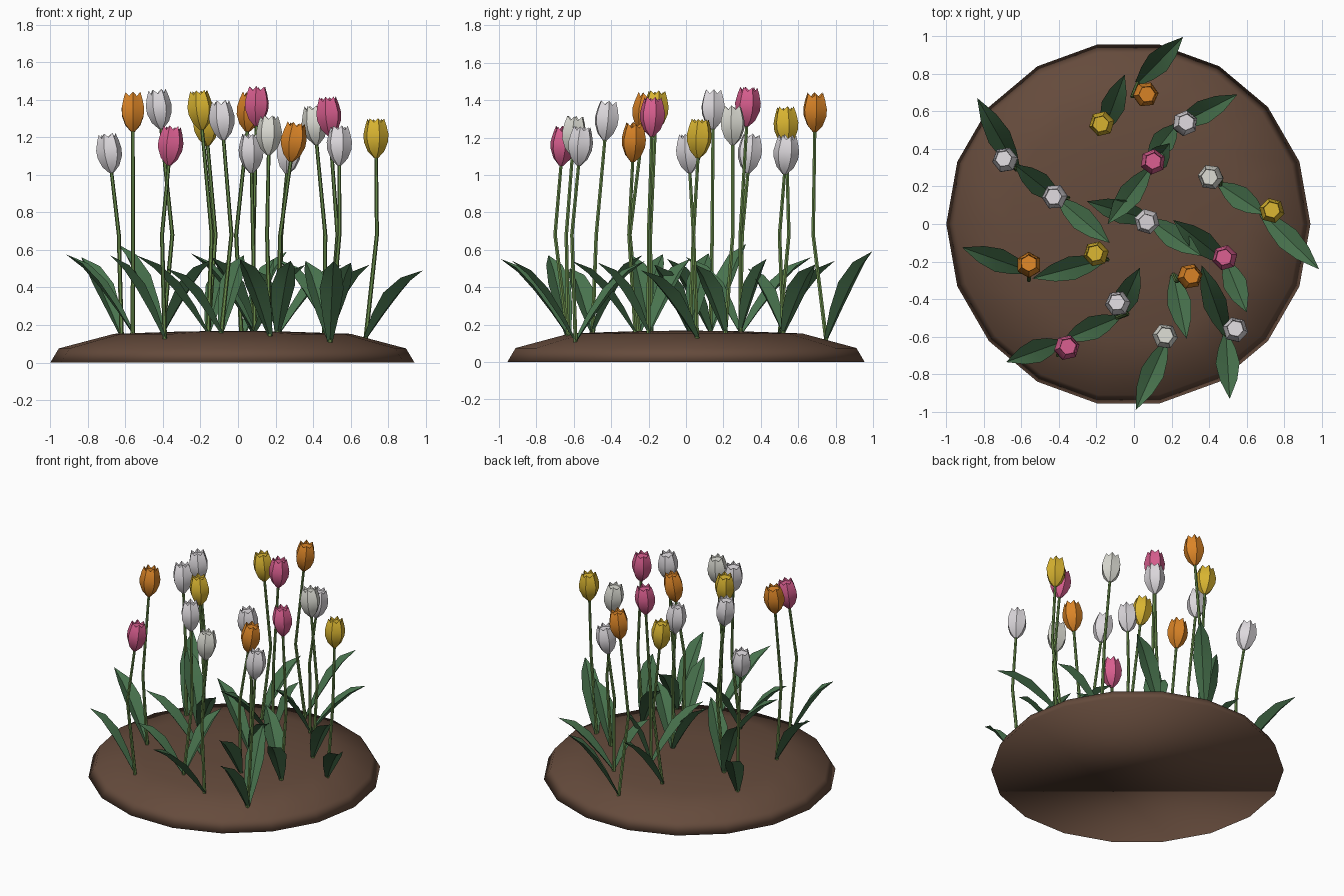
import bpy, math, random
from mathutils import Vector

if "Cube" in bpy.data.objects:
    bpy.data.objects.remove(bpy.data.objects["Cube"])

random.seed(4)
TAU = 2 * math.pi


def material(name, rgb):
    m = bpy.data.materials.new(name)
    m.diffuse_color = (*rgb, 1)
    m.use_nodes = True
    m.node_tree.nodes["Principled BSDF"].inputs["Base Color"].default_value = m.diffuse_color
    return m


SOIL = material("soil", (0.13, 0.07, 0.045))
STEM = material("stem_green", (0.14, 0.26, 0.07))
LEAF = material("leaf_green", (0.065, 0.17, 0.075))
PETAL = {
    "white": material("white_petal", (0.72, 0.69, 0.72)),
    "cream": material("cream_petal", (0.70, 0.70, 0.64)),
    "orange": material("orange_petal", (0.70, 0.23, 0.02)),
    "yellow": material("yellow_petal", (0.68, 0.45, 0.03)),
    "pink": material("pink_petal", (0.68, 0.11, 0.27)),
}


def add(name, verts, faces, mat, smooth=False, sharp=None):
    me = bpy.data.meshes.new(name)
    me.from_pydata([tuple(v) for v in verts], [], faces)
    me.materials.append(mat)
    me.polygons.foreach_set("use_smooth", [smooth] * len(faces))
    if sharp:
        me.set_sharp_from_angle(angle=math.radians(sharp))
    ob = bpy.data.objects.new(name, me)
    bpy.context.collection.objects.link(ob)
    return ob


def bridge(rings, n):
    """Quads between consecutive rings of n points."""
    return [(r * n + i, r * n + (i + 1) % n, (r + 1) * n + (i + 1) % n, (r + 1) * n + i)
            for r in range(rings - 1) for i in range(n)]


def ring(centre, axis, radius, n, turn=0.0):
    q = Vector((0, 0, 1)).rotation_difference(axis)
    return [centre + q @ Vector((radius * math.cos(turn + TAU * i / n),
                                 radius * math.sin(turn + TAU * i / n), 0)) for i in range(n)]


# soil mound: 18-sided, smooth, closed underneath
UP = Vector((0, 0, 1))
mound = []
profile = [(0.97, 0), (0.925, 0.075), (0.63, 0.153), (0.25, 0.166)]
for r, z in profile:
    mound += ring(Vector((-0.03, 0, z)), UP, r, 18)
faces = bridge(len(profile), 18)
mound.append(Vector((-0.03, 0, 0.168)))
top = 18 * (len(profile) - 1)
faces += [(top + i, top + (i + 1) % 18, len(mound) - 1) for i in range(18)]
faces.append(tuple(range(17, -1, -1)))
add("soil_mound", mound, faces, SOIL, True)


def ground(x, y):
    r = math.hypot(x + 0.03, y)
    return 0.16 if r < 0.63 else 0.153 - (r - 0.63) * 0.26


def stem(name, points, radius=0.012, n=6):
    verts = []
    for i, p in enumerate(points):
        a = points[max(i - 1, 0)]
        b = points[min(i + 1, len(points) - 1)]
        verts += ring(p, (b - a).normalized(), radius * (1 - 0.1 * i), n)
    caps = [tuple(range(n - 1, -1, -1))]
    add(name, verts, bridge(len(points), n) + caps, STEM, True, 50)


def flower(name, base, axis, mat):
    """Six-petal cup with a zigzag rim and a closed floor inside."""
    n, turn = 12, random.uniform(0, 1)
    verts = []
    flat = math.cos(math.pi / 6)
    for r, z in [(0.012, 0), (0.046, 0.036), (0.066, 0.085), (0.069, 0.125), (0.059, 0.17),
                 (0.046, 0.21), (0.044, 0.182)]:
        c = base + axis * z
        for i, p in enumerate(ring(c, axis, r, n, turn)):
            if i % 2:  # facet middles sit on the flat of the hexagon
                p = c + (p - c) * flat
                if z > 0.2:
                    p -= axis * 0.022
            verts.append(p)
    caps = [tuple(range(n - 1, -1, -1)), tuple(range(6 * n, 7 * n))]
    add(name, verts, bridge(7, n) + caps, mat, True, 40)


def leaf(name, base, tip):
    """Arched blade folded along its midrib."""
    flat = Vector((tip.x - base.x, tip.y - base.y, 0))
    side = Vector((-flat.y, flat.x, 0)).normalized()
    verts = []
    for t, w in [(0, 0.014), (0.25, 0.046), (0.5, 0.064), (0.75, 0.046), (1, 0.001)]:
        p = base + flat * t
        p.z = base.z + (tip.z - base.z) * (1 - (1 - t) ** 1.3)
        fold = UP * w * 0.5 - flat.normalized() * w * 0.3
        verts += [p + side * w + fold, p, p - side * w + fold]
    faces = [(k * 3 + j, k * 3 + j + 1, k * 3 + j + 4, k * 3 + j + 3)
             for k in range(4) for j in range(2)]
    add(name, verts, faces, LEAF, True, 25)


# colour, head x, y, bottom z, stem bend x, y, root x, y
PLANTS = [
    ("yellow", -0.17, 0.535, 1.155, -0.12, 0.55, -0.16, 0.50),
    ("orange", 0.06, 0.69, 1.23, -0.01, 0.68, 0.02, 0.75),
    ("white", 0.27, 0.535, 1.005, 0.23, 0.50, 0.22, 0.52),
    ("white", -0.685, 0.34, 1.01, -0.635, 0.30, -0.62, 0.29),
    ("white", -0.42, 0.145, 1.245, -0.35, 0.14, -0.40, 0.13),
    ("pink", 0.10, 0.33, 1.26, 0.083, 0.29, 0.08, 0.29),
    ("cream", 0.41, 0.25, 1.16, 0.465, 0.25, 0.46, 0.21),
    ("yellow", 0.735, 0.07, 1.09, 0.74, 0.04, 0.68, 0.06),
    ("white", 0.07, 0.015, 1.01, 0.08, 0.04, 0.09, 0.02),
    ("yellow", -0.20, -0.16, 1.24, -0.14, -0.19, -0.16, -0.19),
    ("orange", -0.56, -0.22, 1.23, -0.56, -0.30, -0.56, -0.25),
    ("pink", 0.485, -0.18, 1.205, 0.53, -0.20, 0.49, -0.20),
    ("orange", 0.295, -0.28, 1.07, 0.225, -0.305, 0.21, -0.27),
    ("white", -0.085, -0.425, 1.185, -0.035, -0.48, -0.09, -0.50),
    ("pink", -0.36, -0.66, 1.05, -0.405, -0.70, -0.39, -0.63),
    ("cream", 0.165, -0.60, 1.105, 0.155, -0.64, 0.17, -0.63),
    ("white", 0.54, -0.565, 1.05, 0.54, -0.61, 0.49, -0.59),
]

# leaf tips (x, y, z) of each plant, in the same order
LEAVES = [
    [(-0.05, 0.795, 0.54)],
    [(0.26, 0.995, 0.59)],
    [(0.55, 0.69, 0.52), (0.07, 0.33, 0.5)],
    [(-0.835, 0.67, 0.56)],
    [(-0.13, -0.10, 0.55), (-0.64, 0.32, 0.63)],
    [(-0.14, 0.0, 0.56), (0.19, 0.43, 0.55)],
    [(0.70, 0.05, 0.52)],
    [(0.985, -0.24, 0.49)],
    [(-0.25, 0.12, 0.58), (0.36, -0.17, 0.52)],
    [(-0.54, -0.29, 0.57)],
    [(-0.915, -0.125, 0.575)],
    [(0.21, 0.02, 0.55), (0.60, -0.47, 0.53)],
    [(0.28, -0.61, 0.54)],
    [(0.03, -0.235, 0.57), (-0.38, -0.62, 0.5)],
    [(-0.68, -0.735, 0.57)],
    [(0.01, -0.99, 0.55)],
    [(0.51, -0.93, 0.54), (0.36, -0.22, 0.54)],
]

for i, ((colour, hx, hy, hz, bx, by, rx, ry), tips) in enumerate(zip(PLANTS, LEAVES), 1):
    root = Vector((rx, ry, ground(rx, ry) - 0.01))
    head = Vector((hx, hy, hz))
    bend = Vector((bx, by, 0.68))
    axis = (head + UP * 0.1 - bend).normalized()
    base = head - Vector((axis.x, axis.y, 0)) * 0.1
    stem(f"stem_{i}", [root, bend, base + axis * 0.01])
    flower(f"{colour}_flower_{i}", base, axis, PETAL[colour])
    for k, tip in enumerate(tips, 1):
        leaf(f"leaf_{i}_{k}", root, Vector(tip))
